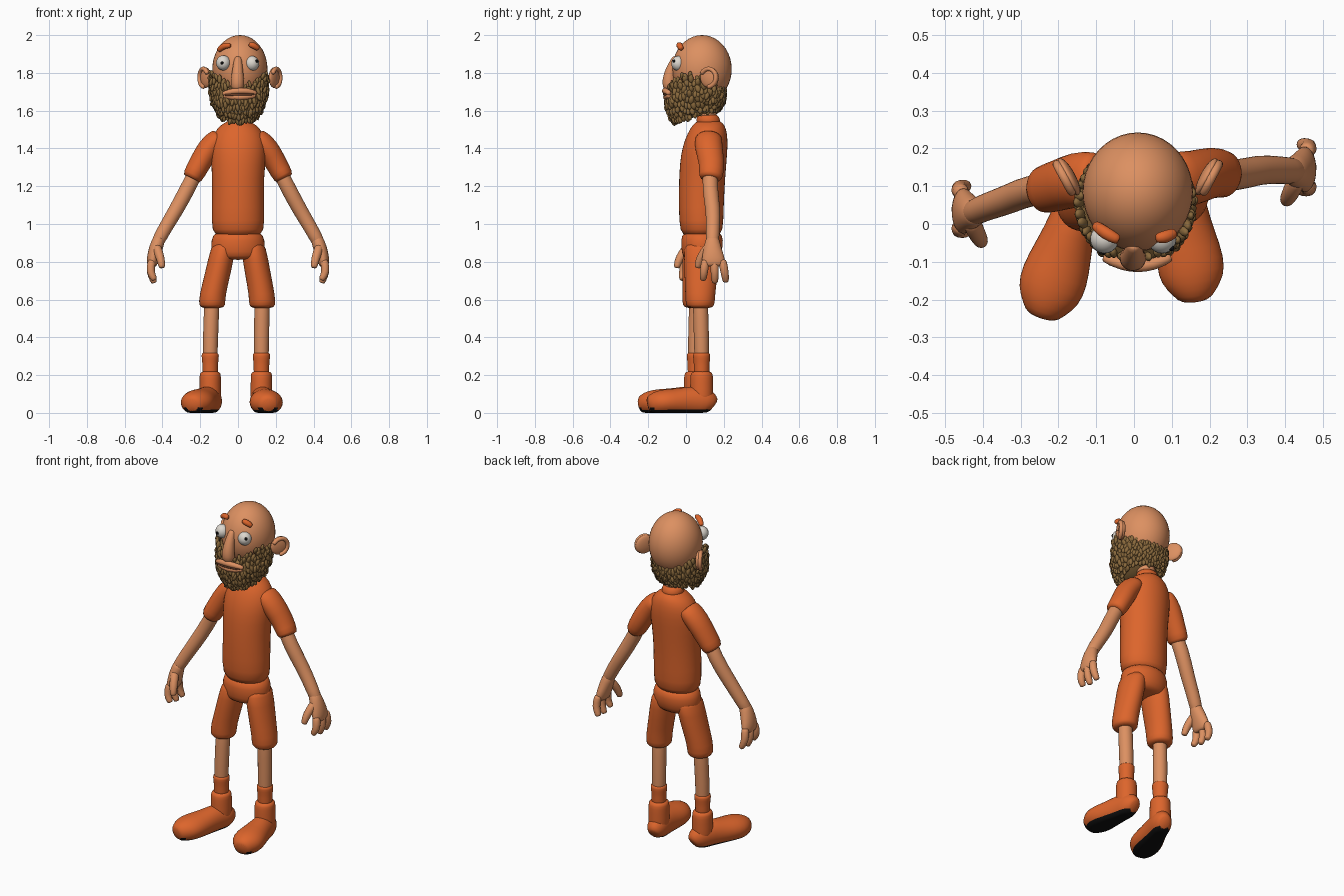
import bpy, bmesh, math, random
from mathutils import Vector, Matrix

random.seed(4)
if "Cube" in bpy.data.objects:
    bpy.data.objects.remove(bpy.data.objects["Cube"])


def material(name, r, g, b):
    m = bpy.data.materials.new(name)
    m.use_nodes = True
    m.diffuse_color = (r, g, b, 1)
    m.node_tree.nodes["Principled BSDF"].inputs["Base Color"].default_value = (r, g, b, 1)
    return m


SKIN = material("skin", 0.72, 0.28, 0.12)
ORANGE = material("orange cloth", 0.72, 0.13, 0.025)
BEARD = material("beard brown", 0.25, 0.14, 0.045)
BLACK = material("black", 0.005, 0.005, 0.005)
WHITE = material("eye white", 0.72, 0.68, 0.62)
DARK = material("mouth brown", 0.16, 0.055, 0.025)


def finish(name, bm, mats, subdivide=0):
    bmesh.ops.recalc_face_normals(bm, faces=bm.faces)
    for f in bm.faces:
        f.smooth = True
    me = bpy.data.meshes.new(name)
    bm.to_mesh(me)
    bm.free()
    ob = bpy.data.objects.new(name, me)
    bpy.context.collection.objects.link(ob)
    for m in mats:
        me.materials.append(m)
    if subdivide:
        mod = ob.modifiers.new("smooth", "SUBSURF")
        mod.levels = mod.render_levels = subdivide
    return ob


def loft(name, sections, mat, ref=(0, 1, 0), level=False, dome=0.45, n=16, floor=None):
    """Skin elliptical sections (x, y, z, half width, half depth) with rounded ends."""
    pts = [Vector(s[:3]) for s in sections]
    rings = []
    for i, s in enumerate(sections):
        t = (pts[min(i + 1, len(pts) - 1)] - pts[max(i - 1, 0)]).normalized()
        side = Vector((1, 0, 0)) if level else t.cross(Vector(ref)).normalized()
        other = Vector((0, 1, 0)) if level else side.cross(t).normalized()
        a, b = s[3], s[-1]
        ring = (pts[i], a, b, side, other)
        cap = t * min(a, b) * dome
        if i == 0:
            rings.append((pts[i] - cap, a * 0.7, b * 0.7, side, other))
        rings.append(ring)
        if i == len(pts) - 1:
            rings.append((pts[i] + cap, a * 0.7, b * 0.7, side, other))
    bm = bmesh.new()
    loops = []
    for c, a, b, u, v in rings:
        loop = []
        for k in range(n):
            w = math.tau * k / n
            p = c + u * a * math.cos(w) + v * b * math.sin(w)
            if floor is not None:
                p.z = max(p.z, floor)
            loop.append(bm.verts.new(p))
        loops.append(loop)
    for p, q in zip(loops, loops[1:]):
        for k in range(n):
            bm.faces.new((p[k], p[(k + 1) % n], q[(k + 1) % n], q[k]))
    bm.faces.new(loops[0])
    bm.faces.new(loops[-1])
    if floor is not None:
        for f in bm.faces:
            f.material_index = int(f.calc_center_median().z < floor + 0.022)
        return finish(name, bm, [mat, BLACK], 1)
    return finish(name, bm, [mat], 1)


def ball(name, center, radii, mat, turn=0.0, seg=32):
    bm = bmesh.new()
    bmesh.ops.create_uvsphere(bm, u_segments=seg, v_segments=seg // 2, radius=1, matrix=Matrix.Translation(center)
                              @ Matrix.Rotation(turn, 4, "Z") @ Matrix.Diagonal((*radii, 1)))
    return finish(name, bm, [mat])


# Shirt and shorts seat
loft("shirt", [(0, .082, .955, .143, .117), (0, .08, 1.08, .14, .12), (0, .085, 1.25, .138, .124),
               (.003, .095, 1.37, .15, .125), (.003, .108, 1.45, .145, .115),
               (.003, .118, 1.51, .115, .095), (.003, .12, 1.535, .075, .075)],
     ORANGE, level=True, dome=.2, n=20)
loft("collar", [(.005, .12, 1.53, .068, .068), (.005, .115, 1.575, .06, .06)], ORANGE, level=True, dome=.1)
loft("neck", [(.005, .115, 1.54, .052), (.01, .1, 1.68, .055)], SKIN, level=True)
loft("shorts_seat", [(0, .085, .945, .138, .112), (0, .085, .88, .147, .113), (0, .08, .825, .135, .1)],
     ORANGE, level=True, dome=.15, n=20)

# Limbs: x side, sleeve depth, arm depth, hand depth, hip, knee and ankle positions
SIDES = [("right", -1, .09, .065, .03, (-.075, .08), (-.137, .058), (-.147, .05), (-.245, -.245)),
         ("left", 1, .13, .145, .14, (.08, .085), (.128, .075), (.124, .083), (.162, -.2))]
for label, s, sy, ay, hy, hip, hem, ankle, toe in SIDES:
    loft(label + "_sleeve", [(s * .1, .12, 1.46, .055, .075), (s * .155, .118, 1.405, .064, .075),
                             (s * .205, sy + .01, 1.315, .058, .068), (s * .244, sy, 1.245, .056, .066)],
         ORANGE, dome=.15)
    loft(label + "_arm", [(s * .2, sy, 1.32, .04), (s * .265, sy - .005 * s, 1.19, .042),
                          (s * .33, ay, 1.07, .04), (s * .385, (ay + hy) / 2, .98, .037),
                          (s * .425, hy, .905, .036)], SKIN)
    loft(label + "_palm", [(s * .418, hy, .92, .035, .037), (s * .438, hy, .865, .037, .05),
                           (s * .452, hy + .005, .81, .033, .064), (s * .455, hy + .005, .785, .027, .06)], SKIN)
    for name, dy, end in (("index", -.038, .71), ("middle", .01, .695), ("little", .054, .7)):
        loft(f"{label}_{name}_finger", [(s * .457, hy + dy, .8, .024), (s * .466, hy + dy * 1.2, .745, .023),
                                        (s * .445, hy + dy * 1.3, end, .019)], SKIN, n=10)
    loft(label + "_thumb", [(s * .43, hy - .025, .875, .027), (s * .41, hy - .066, .82, .024),
                            (s * .403, hy - .078, .775, .019)], SKIN, n=10)
    # Shorts leg, bare leg, sock
    mid = [(a + b) / 2 for a, b in zip(hip, hem)]
    loft(label + "_shorts_leg", [(*hip, .89, .068, .1), (*mid, .74, .07, .09), (*hem, .62, .07, .08),
                                 (*hem, .565, .073, .079)], ORANGE, level=True, dome=.15)
    loft(label + "_leg", [(*hem, .62, .042), (*ankle, .38, .041), (*ankle, .22, .038)], SKIN, level=True)
    loft(label + "_sock", [(*ankle, .2, .043), (*ankle, .25, .041), (*ankle, .29, .046),
                           (*ankle, .315, .048)], ORANGE, level=True, dome=.08)
    # Boot: shaft, cuff roll and foot with a dark sole
    loft(label + "_boot_shaft", [(*ankle, .06, .06, .064), (*ankle, .13, .058, .062), (*ankle, .19, .058, .062),
                                 (*ankle, .213, .056, .058)], ORANGE, level=True, dome=.15)
    a, d = Vector((*ankle, 0)), Vector((toe[0] - ankle[0], toe[1] - ankle[1], 0))
    foot = []
    for u, w, top in ((-.17, .045, .1), (-.1, .06, .135), (.15, .063, .145), (.4, .077, .13),
                      (.64, .092, .128), (.82, .085, .118), (.93, .058, .1)):
        p = a + d * u
        foot.append((p.x, p.y, top * .45, w, top * .55))
    loft(label + "_boot_foot", foot, ORANGE, ref=(0, 0, 1), n=20, floor=0)

# Head
ball("head", (.01, .085, 1.82), (.146, .157, .18), SKIN, seg=40)
loft("nose", [(0, -.055, 1.875, .021), (-.002, -.08, 1.82, .028), (-.003, -.092, 1.765, .036),
              (-.003, -.088, 1.725, .036)], SKIN)
for label, s in (("right", -1), ("left", 1)):
    ear = Vector((.01 + s * .182, .125, 1.775))
    turn = -s * math.radians(28)
    ball(label + "_ear", ear, (.017, .055, .055), SKIN, turn, 24)
    rot = Matrix.Rotation(turn, 3, "Z")
    rim = [ear + rot @ Vector((s * .012, .046 * math.sin(w), .049 * math.cos(w)))
           for w in [math.radians(-60 + 30 * k) for k in range(9)]]
    loft(label + "_ear_rim", [(*p, .013) for p in rim], SKIN, ref=rot @ Vector((1, 0, 0)), n=10)

# Eyes with thin pupils, brows
for label, c, look in (("right", (-.078, -.04, 1.853), (-.2, -1, 0)), ("left", (.074, -.04, 1.85), (.75, -.7, .35))):
    ball(label + "_eye", c, (.038, .038, .04), WHITE, seg=24)
    bm = bmesh.new()
    look = Vector(look).normalized()
    bmesh.ops.create_cone(bm, cap_ends=True, segments=16, radius1=.009, radius2=.007, depth=.006,
                          matrix=Matrix.Translation(Vector(c) + look * .0385)
                          @ look.to_track_quat("Z", "Y").to_matrix().to_4x4())
    finish(label + "_pupil", bm, [BLACK])
loft("right_brow", [(-.1, -.005, 1.922, .015), (-.075, -.025, 1.945, .019), (-.045, -.04, 1.945, .015)],
     ORANGE, n=10)
loft("left_brow", [(.063, -.037, 1.95, .014), (.082, -.035, 1.946, .019), (.104, -.025, 1.93, .015)],
     ORANGE, n=10)

# Mouth: two lips around a dark slit
loft("mouth_slit", [(-.065, -.103, 1.683, .008), (.01, -.122, 1.688, .008), (.082, -.103, 1.688, .008)], DARK, n=8)
loft("upper_lip", [(-.075, -.09, 1.69, .014), (-.03, -.108, 1.703, .017), (.01, -.113, 1.705, .017),
                   (.05, -.108, 1.705, .017), (.092, -.09, 1.693, .014)], SKIN, n=10)
loft("lower_lip", [(-.07, -.09, 1.677, .014), (.01, -.113, 1.668, .018), (.087, -.09, 1.68, .014)], SKIN, n=10)


def beard_point(w, t):
    """Beard surface at angle w (0 is the front) and depth t (0 top, 1 bottom)."""
    front = math.cos(w)
    top = 1.705 + .06 * math.sin(w) ** 2
    low = 1.575 - .033 * front
    r = 1 - (.32 + .1 * front) * max(t - .35, 0) ** 1.6 * 2
    lean = .035 * t * max(front, 0)
    return Vector((.004 + .15 * r * math.sin(w), .055 - .148 * r * front - lean, top + (low - top) * t))


# Beard: solid core covered with hanging tufts
bm = bmesh.new()
cols, rows = 40, 7
grid = [[bm.verts.new(beard_point(math.tau * i / cols, j / rows)) for i in range(cols)] for j in range(rows + 1)]
for p, q in zip(grid, grid[1:]):
    for i in range(cols):
        bm.faces.new((p[i], p[(i + 1) % cols], q[(i + 1) % cols], q[i]))
bm.faces.new(grid[0])
bm.faces.new(grid[-1])
finish("beard_core", bm, [BEARD])

bm = bmesh.new()
for j in range(-1, 8):
    for i in range(cols):
        w = math.tau * (i + .5 * (j % 2) + random.uniform(-.3, .3)) / cols
        t = j / 7.3 + random.uniform(-.05, .05)
        p = beard_point(w, t)
        in_front = math.cos(w) > .74
        if (in_front and 1.655 < p.z < 1.715) or (j < 0 and math.cos(w) < .2):
            continue
        tilt = Matrix.Rotation(random.uniform(-.5, .5), 4, "Y") @ Matrix.Rotation(random.uniform(-.3, .3), 4, "X")
        size = random.uniform(.8, 1.15)
        bmesh.ops.create_icosphere(bm, subdivisions=2, radius=size, matrix=Matrix.Translation(p) @ tilt
                                   @ Matrix.Diagonal((.0105, .0135, .023, 1)))
finish("beard_tufts", bm, [BEARD])
